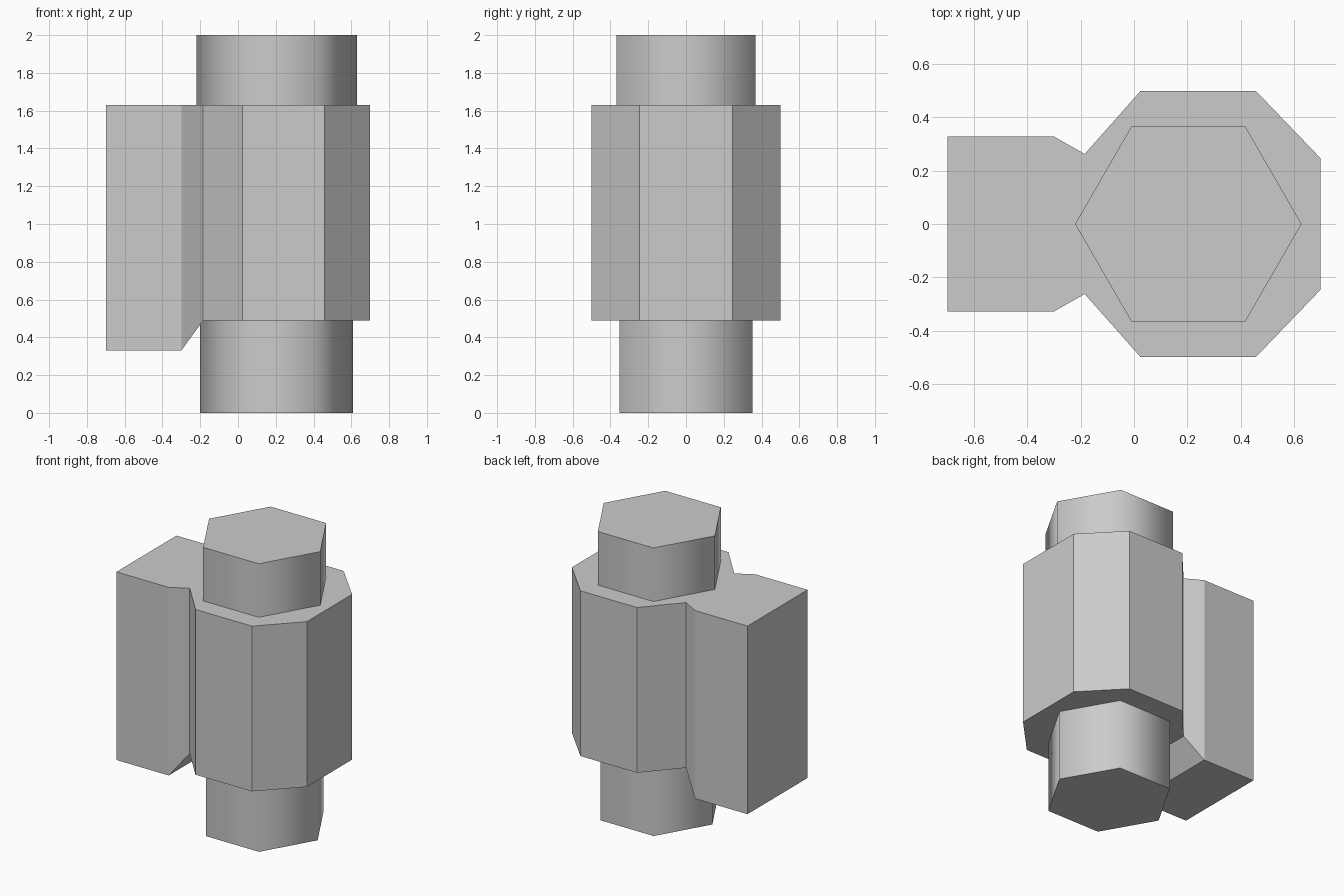
import bpy, bmesh
from math import radians

cube = bpy.data.objects.get("Cube")
if cube:
    bpy.data.objects.remove(cube, do_unlink=True)

grey = bpy.data.materials.new("plain_grey")
grey.use_nodes = True
GREY = (0.6, 0.6, 0.6, 1)
grey.diffuse_color = GREY
grey.node_tree.nodes["Principled BSDF"].inputs["Base Color"].default_value = GREY


def add_object(name, bm):
    bmesh.ops.recalc_face_normals(bm, faces=bm.faces)
    mesh = bpy.data.meshes.new(name)
    bm.to_mesh(mesh)
    bm.free()
    mesh.materials.append(grey)
    obj = bpy.data.objects.new(name, mesh)
    bpy.context.collection.objects.link(obj)
    return obj


def housing(name, top, stations):
    """Loft rectangular sections (x, half width, underside height) along x."""
    bm = bmesh.new()
    rings = [[bm.verts.new(co) for co in
              ((x, -w, low), (x, w, low), (x, w, top), (x, -w, top))]
             for x, w, low in stations]
    for a, b in zip(rings, rings[1:]):
        for i in range(4):
            j = (i + 1) % 4
            bm.faces.new((a[i], a[j], b[j], b[i]))
    bm.faces.new(rings[0])
    bm.faces.new(rings[-1])
    # Merge coplanar strips into single flat faces
    bmesh.ops.dissolve_limit(bm, angle_limit=radians(1),
                             verts=bm.verts, edges=bm.edges)
    return add_object(name, bm)


def hex_stub(name, radius, low, high):
    """Six-sided rod with softly shaded sides and crisp flat ends."""
    bm = bmesh.new()
    bmesh.ops.create_cone(bm, cap_ends=True, segments=6, radius1=radius,
                          radius2=radius, depth=high - low)
    bmesh.ops.rotate(bm, verts=bm.verts, cent=(0, 0, 0),
                     matrix=Matrix.Rotation(first_corner(bm), 3, "Z"))
    bmesh.ops.translate(bm, verts=bm.verts, vec=(0.204, 0, (low + high) / 2))
    bm.normal_update()
    for face in bm.faces:
        face.smooth = abs(face.normal.z) < 0.5
    for edge in bm.edges:
        edge.smooth = all(f.smooth for f in edge.link_faces)
    return add_object(name, bm)


def first_corner(bm):
    """Turn needed to bring a corner onto the x axis."""
    bm.verts.ensure_lookup_table()
    return -atan2(bm.verts[0].co.y, bm.verts[0].co.x)


from math import atan2
from mathutils import Matrix

# Side block, sloped neck and faceted barrel
housing("housing", 1.63, [
    (-0.70, 0.328, 0.33), (-0.30, 0.328, 0.33), (-0.185, 0.263, 0.488),
    (0.025, 0.50, 0.488), (0.457, 0.50, 0.488), (0.70, 0.247, 0.488)])

# Rod ends above and below the barrel
hex_stub("upper_rod", 0.425, 1.61, 2.0)
hex_stub("lower_rod", 0.405, 0.0, 0.51)
